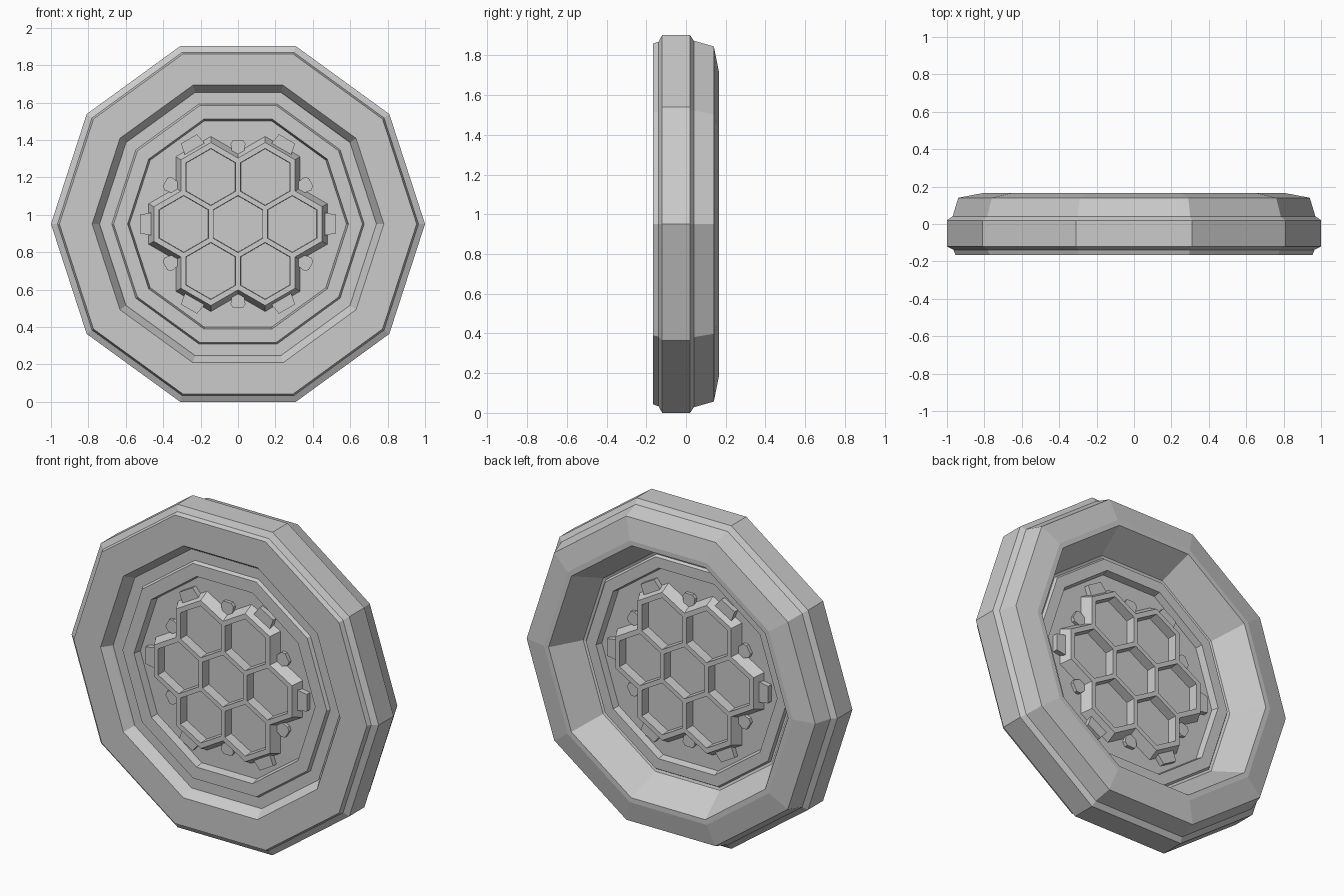
import bpy, bmesh, math
from mathutils import Matrix, Vector

cube = bpy.data.objects.get("Cube")
if cube:
    bpy.data.objects.remove(cube, do_unlink=True)

CENTRE = math.sin(math.radians(72))   # height of the disc axis
FRONT, BACK = -0.08, -0.045           # recessed floor levels on the y axis

grey = bpy.data.materials.new("stone_grey")
grey.use_nodes = True
grey.diffuse_color = (0.6, 0.6, 0.6, 1)
grey.node_tree.nodes["Principled BSDF"].inputs["Base Color"].default_value = (0.6, 0.6, 0.6, 1)


def finish(name, bm, matrix):
    bmesh.ops.recalc_face_normals(bm, faces=bm.faces[:])
    mesh = bpy.data.meshes.new(name)
    bm.to_mesh(mesh)
    bm.free()
    mesh.materials.append(grey)
    obj = bpy.data.objects.new(name, mesh)
    obj.matrix_world = matrix
    bpy.context.collection.objects.link(obj)


def face_matrix(level, back):
    """Local z points out of the chosen side of the disc."""
    return (Matrix.Translation((0, level, CENTRE))
            @ Matrix.Rotation(math.pi * back, 4, 'Z') @ Matrix.Rotation(math.pi / 2, 4, 'X'))


# Ten-sided body, turned from a (radius, y) profile running from front to back
def disc(name, profile, sides=10):
    bm = bmesh.new()
    rings = []
    for r, y in profile:
        rings.append([bm.verts.new((r * math.cos(math.tau * i / sides), y,
                                    r * math.sin(math.tau * i / sides))) for i in range(sides)])
    for a, b in zip(rings, rings[1:]):
        for i in range(sides):
            j = (i + 1) % sides
            bm.faces.new((a[i], a[j], b[j], b[i]))
    bm.faces.new(rings[0])
    bm.faces.new(rings[-1])
    finish(name, bm, Matrix.Translation((0, 0, CENTRE)))


disc("ringed_disc", [
    (0.58, FRONT), (0.59, -0.125), (0.665, -0.125), (0.675, -0.105),
    (0.74, -0.105), (0.745, -0.115), (0.78, -0.165),
    (0.955, -0.165), (0.965, -0.138), (1.0, -0.12), (1.0, 0.02),
    (0.97, 0.04), (0.94, 0.14), (0.81, 0.165), (0.78, 0.165),
    (0.68, -0.015), (0.665, -0.02), (0.655, -0.005), (0.59, -0.005), (0.58, BACK)])


# Honeycomb: seven shared hexagons, sunk cells and a sloping outer skirt
def honeycomb(name, level, back, apothem=0.145, height=0.06):
    bm = bmesh.new()
    centres = [Vector((0, 0, height))]
    for k in range(6):
        a = k * math.pi / 3
        centres.append(Vector((2 * apothem * math.cos(a), 2 * apothem * math.sin(a), height)))
    radius = apothem / math.cos(math.pi / 6)
    for c in centres:
        bm.faces.new([bm.verts.new(c + Vector((radius * math.cos(a), radius * math.sin(a), 0)))
                      for a in (math.pi / 6 + k * math.pi / 3 for k in range(6))])
    bmesh.ops.remove_doubles(bm, verts=bm.verts[:], dist=0.001)
    bm.normal_update()
    cells = bm.faces[:]

    # Mitred offsets of the outline
    edges = [e for e in bm.edges if e.is_boundary]
    normals = {}
    for e in edges:
        mid = (e.verts[0].co + e.verts[1].co) / 2
        n = (mid - e.link_faces[0].calc_center_median()).normalized()
        for v in e.verts:
            normals.setdefault(v, []).append(n)
    rim, skirt = {}, {}
    for v, (n1, n2) in normals.items():
        mitre = (n1 + n2) / (1 + n1.dot(n2))
        rim[v] = bm.verts.new(v.co + mitre * 0.015)
        low = v.co + mitre * 0.045
        skirt[v] = bm.verts.new((low.x, low.y, -0.005))
    for e in edges:
        a, b = e.verts
        bm.faces.new((a, b, rim[b], rim[a]))
        bm.faces.new((rim[a], rim[b], skirt[b], skirt[a]))

    # Cell walls and floors
    bmesh.ops.inset_individual(bm, faces=cells, thickness=0.015, depth=0)
    bm.normal_update()
    bmesh.ops.inset_individual(bm, faces=cells, thickness=0.002, depth=-(height - 0.003))
    finish(name, bm, face_matrix(level, back))


# Small plates around the honeycomb, outline given as (radial, sideways)
def clip(name, outline, angle, level, back, height):
    bm = bmesh.new()
    low = [bm.verts.new((r, s, -0.005)) for r, s in outline]
    high = [bm.verts.new((r, s, height)) for r, s in outline]
    bm.faces.new(low)
    bm.faces.new(high)
    for i in range(len(low)):
        j = (i + 1) % len(low)
        bm.faces.new((low[i], low[j], high[j], high[i]))
    finish(name, bm, face_matrix(level, back) @ Matrix.Rotation(angle, 4, 'Z'))


block = [(0.44, -0.065), (0.525, -0.05), (0.525, 0.05), (0.44, 0.065)]
stud = [(0.34, -0.025), (0.43, -0.04), (0.45, -0.025), (0.45, 0.025), (0.43, 0.04), (0.34, 0.025)]
for side, level, back in (("front", FRONT, 0), ("back", BACK, 1)):
    honeycomb(side + "_honeycomb", level, back)
    for k in range(6):
        turn = k * math.pi / 3
        clip(f"{side}_block_{k + 1}", block, turn, level, back, 0.03)
        clip(f"{side}_stud_{k + 1}", stud, turn + math.pi / 6, level, back, 0.02)
